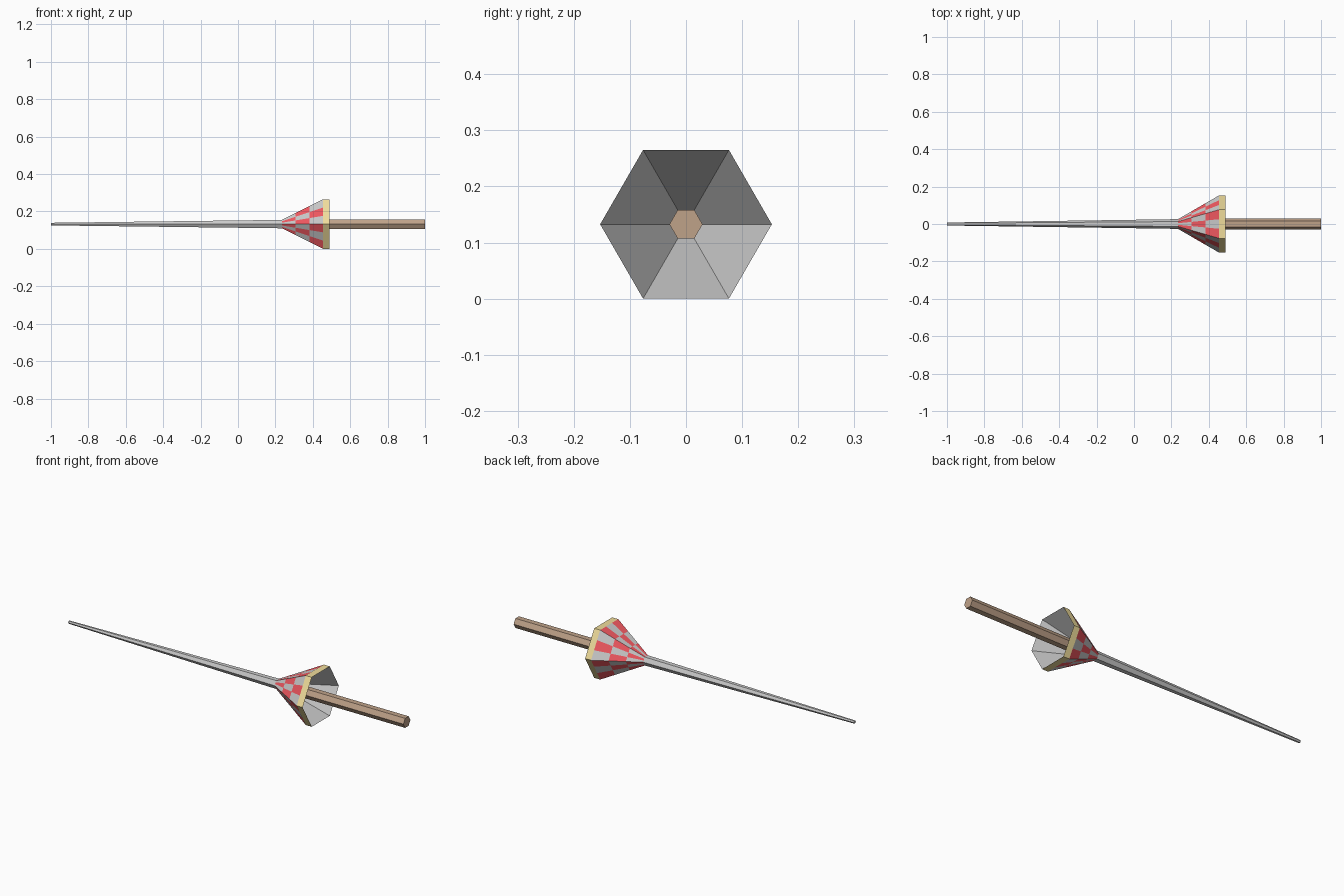
import bpy
from math import cos, sin, pi

if "Cube" in bpy.data.objects:
    bpy.data.objects.remove(bpy.data.objects["Cube"])

AXIS_Z = 0.1325  # height of the centre line


def material(name, rgb):
    m = bpy.data.materials.new(name)
    m.diffuse_color = (*rgb, 1)
    m.use_nodes = True
    m.node_tree.nodes["Principled BSDF"].inputs["Base Color"].default_value = m.diffuse_color
    return m


grey = material("grey", (0.8, 0.8, 0.8))
red = material("red", (0.9, 0.1, 0.12))
gold = material("gold", (0.87, 0.72, 0.33))
brown = material("brown", (0.52, 0.36, 0.25))


def hex_ring(x, r, split):
    """Points round a hexagon across the x axis, each side cut into split parts."""
    pts = []
    for k in range(6):
        a, b = k * pi / 3, (k + 1) * pi / 3
        for s in range(split):
            t = s / split
            y = r * (cos(a) * (1 - t) + cos(b) * t)
            z = r * (sin(a) * (1 - t) + sin(b) * t)
            pts.append((x, y, AXIS_Z + z))
    return pts


def hex_loft(name, profile, mats, split=1, caps=(False, False), pick=None):
    """Skin hexagon rings along a profile of (x, radius) points."""
    n = 6 * split
    verts = [p for x, r in profile for p in hex_ring(x, r, split)]
    faces, slots = [], []
    for j in range(len(profile) - 1):
        for c in range(n):
            d = (c + 1) % n
            faces.append((j * n + c, j * n + d, (j + 1) * n + d, (j + 1) * n + c))
            slots.append(pick(j, c) if pick else 0)
    if caps[0]:
        faces.append(tuple(reversed(range(n))))
        slots.append(0)
    if caps[1]:
        last = (len(profile) - 1) * n
        faces.append(tuple(range(last, last + n)))
        slots.append(0)
    mesh = bpy.data.meshes.new(name)
    mesh.from_pydata(verts, [], faces)
    for m in mats:
        mesh.materials.append(m)
    for poly, s in zip(mesh.polygons, slots):
        poly.material_index = s
    obj = bpy.data.objects.new(name, mesh)
    bpy.context.collection.objects.link(obj)
    return obj


# long tapering shaft
hex_loft("shaft", [(-1, 0.008), (0.235, 0.026)], [grey], caps=(True, False))

# flared guard with a checkered outside
X0, X1, R0, R1 = 0.235, 0.455, 0.026, 0.153
cone = [(X0 + (X1 - X0) * i / 3, R0 + (R1 - R0) * i / 3) for i in range(4)]
hex_loft("checkered_guard", cone, [grey, red], split=3,
         pick=lambda j, c: (c + j) % 2)

# gold rim
hex_loft("guard_rim", [(X1, R1), (0.49, R1)], [gold])

# hollow back of the guard
hex_loft("guard_inside", [(0.49, R1), (0.26, 0.029)], [grey])

# wooden grip
hex_loft("grip", [(0.26, 0.0295), (1.0, 0.0295)], [brown], caps=(True, True))
